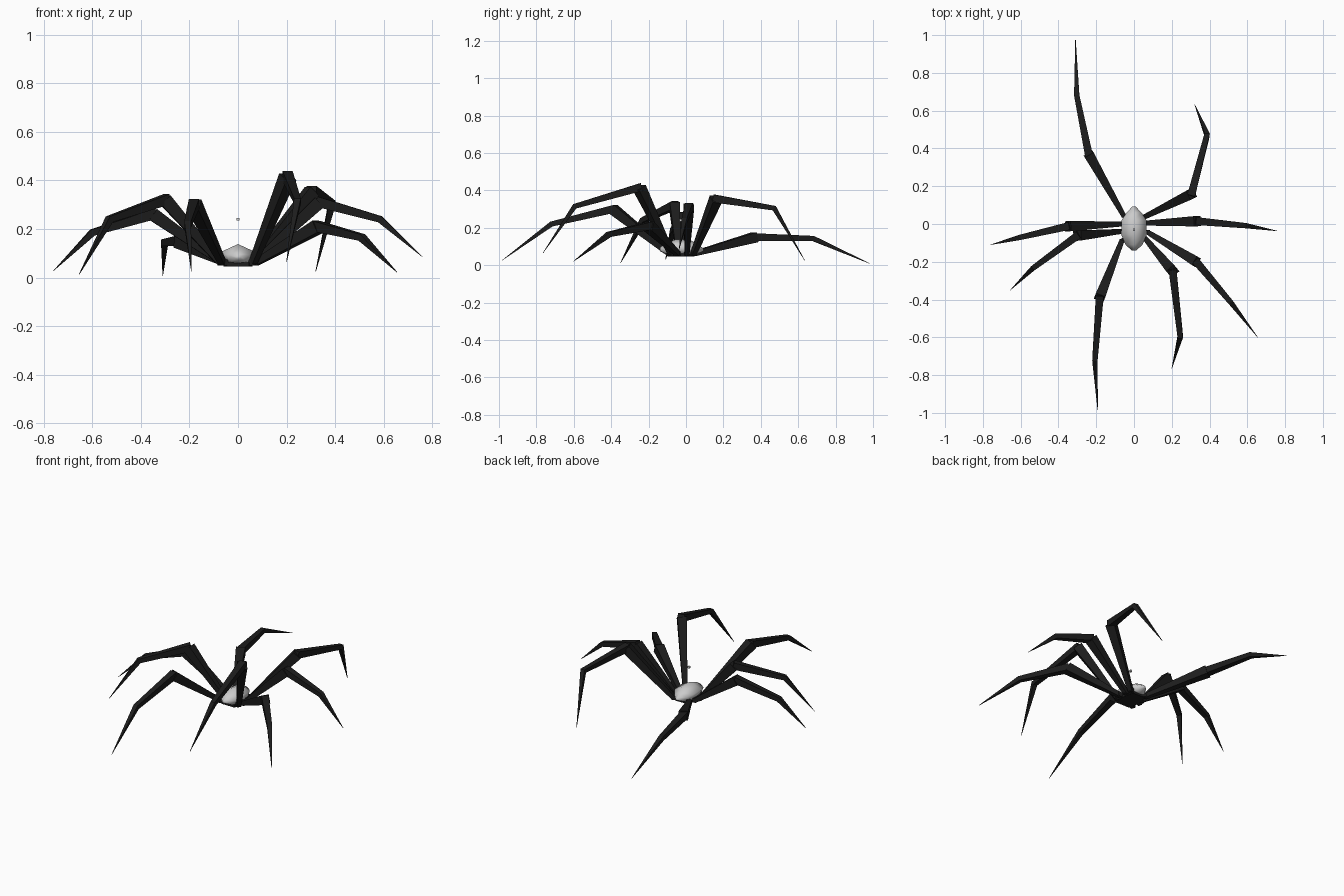
import bpy, bmesh, math
from mathutils import Vector

if "Cube" in bpy.data.objects:
    bpy.data.objects.remove(bpy.data.objects["Cube"])

black = bpy.data.materials.new("black_shell")
black.diffuse_color = (0.012, 0.012, 0.012, 1)
black.use_nodes = True
black.node_tree.nodes["Principled BSDF"].inputs["Base Color"].default_value = black.diffuse_color


def make_object(name, bm, mat=None):
    bmesh.ops.recalc_face_normals(bm, faces=bm.faces)
    me = bpy.data.meshes.new(name)
    bm.to_mesh(me)
    bm.free()
    ob = bpy.data.objects.new(name, me)
    bpy.context.collection.objects.link(ob)
    if mat:
        me.materials.append(mat)
    return ob


def skin(bm, rings):
    # bridge equal vertex rings and cap both ends
    loops = [[bm.verts.new(p) for p in r] for r in rings]
    n = len(loops[0])
    for a, b in zip(loops, loops[1:]):
        for i in range(n):
            j = (i + 1) % n
            bm.faces.new((a[i], a[j], b[j], b[i]))
    bm.faces.new(loops[0])
    bm.faces.new(loops[-1])


def square(p, d, h):
    # square ring around p, facing along d
    side = d.cross(Vector((0, 0, 1))).normalized()
    up = side.cross(d).normalized()
    return [p + side * h * a + up * h * b for a, b in ((-1, -1), (1, -1), (1, 1), (-1, 1))]


def leg(name, base, knee, ankle, tip):
    base, knee, ankle, tip = map(Vector, (base, knee, ankle, tip))
    d1, d2, d3 = ((knee - base).normalized(), (ankle - knee).normalized(),
                  (tip - ankle).normalized())
    bm = bmesh.new()
    # hip stub under the body
    hip = Vector((base.x * 0.2, base.y * 0.7 - 0.005, 0.062))
    d0 = (base - hip).normalized()
    skin(bm, [square(hip, d0, 0.012), square(base + d0 * 0.008, d0, 0.013)])
    # thigh widens towards the knee
    skin(bm, [square(base, d1, 0.013), square(knee, d1, 0.027)])
    # shin and pointed foot
    skin(bm, [square(knee - d2 * 0.012, d2, 0.021), square(ankle, (d2 + d3).normalized(), 0.014),
              square(tip, d3, 0.0008)])
    make_object(name, bm, black)


# legs: base, knee, ankle, tip
leg("left_back_leg", (-.055, .045, .062), (-.24, .37, .15), (-.303, .68, .143), (-.31, .985, .008))
leg("right_back_leg", (.06, .04, .062), (.305, .16, .355), (.387, .472, .305), (.32, .635, .025))
leg("right_rear_mid_leg", (.068, .005, .062), (.335, .015, .31), (.585, -.008, .24), (.76, -.037, .085))
leg("right_front_mid_leg", (.075, -.045, .062), (.33, -.2, .21), (.51, -.412, .165), (.655, -.6, .022))
leg("right_front_leg", (.062, -.08, .062), (.205, -.25, .415), (.245, -.595, .315), (.2, -.765, .065))
leg("left_front_leg", (-.065, -.09, .062), (-.182, -.39, .30), (-.207, -.72, .22), (-.192, -.985, .025))
leg("left_front_mid_leg", (-.075, -.04, .062), (-.3, -.062, .32), (-.53, -.23, .24), (-.655, -.35, .012))
leg("left_rear_mid_leg", (-.068, .0, .062), (-.35, -.012, .26), (-.6, -.07, .185), (-.76, -.11, .028))

# faceted body: hexagon rings along y with half width, bottom, top
bm = bmesh.new()
rings = []
for y, w, lo, hi in ((-.14, .012, .075, .095), (-.11, .045, .06, .115), (-.055, .068, .055, .138),
                     (.02, .066, .055, .135), (.06, .04, .06, .115), (.093, .008, .075, .09)):
    mid = lo + (hi - lo) * 0.62
    rings.append([(x, y, z) for x, z in ((0, hi), (w, mid), (w * .75, lo + .004), (0, lo),
                                         (-w * .75, lo + .004), (-w, mid))])
skin(bm, rings)
body = make_object("body", bm)
for f in body.data.polygons:
    f.use_smooth = True

# dark belly plate joining the hips
bm = bmesh.new()
skin(bm, [[(x, y, z) for x, y in ((-.045, .045), (.045, .045), (.06, -.03), (.045, -.1), (-.045, -.1), (-.06, -.03))]
          for z in (.046, .062)])
make_object("belly_plate", bm, black)

# tiny speck above the body
bm = bmesh.new()
bmesh.ops.create_cube(bm, size=0.012)
bmesh.ops.translate(bm, verts=bm.verts, vec=(0, -.03, .24))
make_object("speck", bm)
